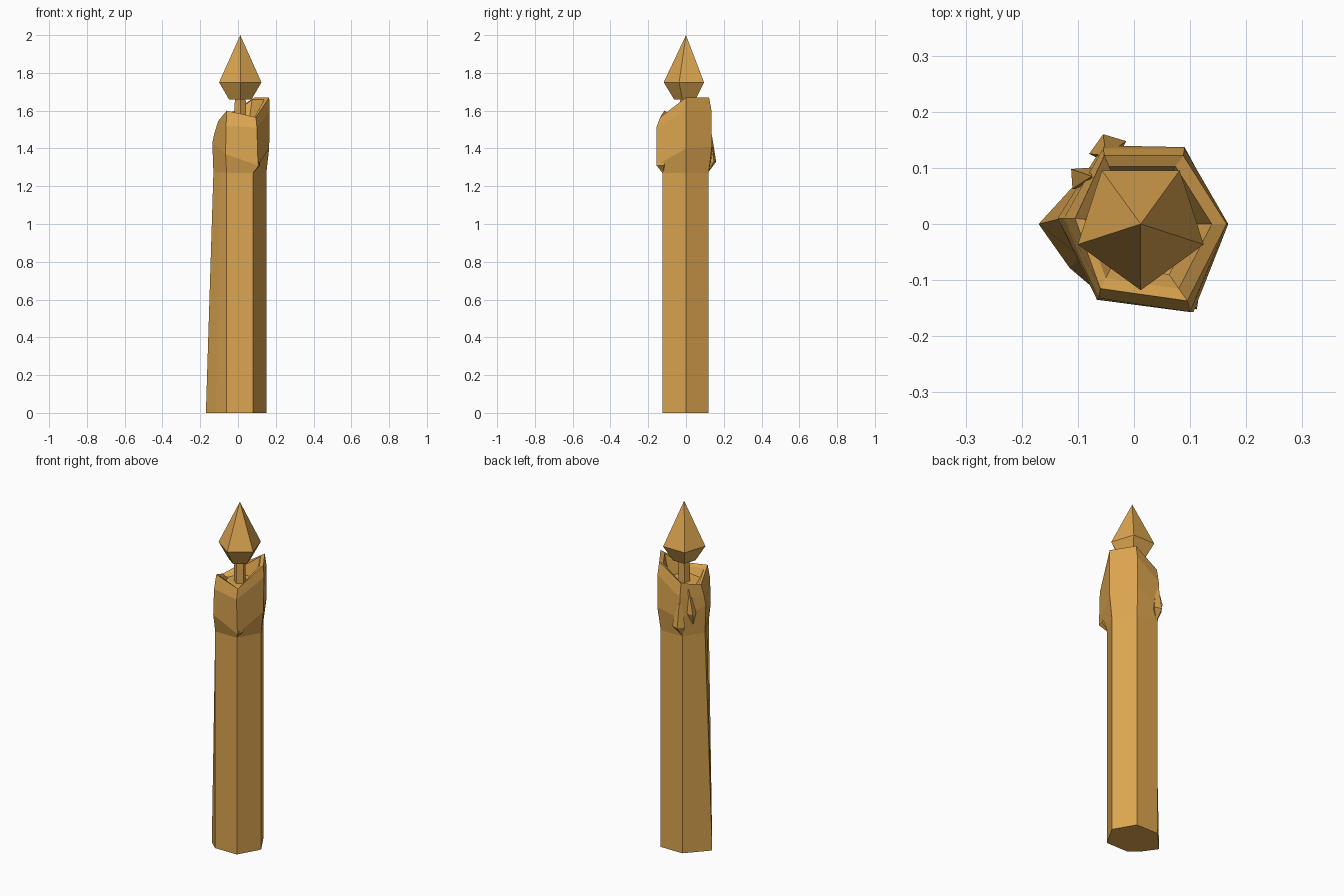
import bpy, bmesh
from mathutils import Vector
from math import sin, cos, tau

cube = bpy.data.objects.get("Cube")
if cube:
    bpy.data.objects.remove(cube, do_unlink=True)

wax = bpy.data.materials.new("golden_wax")
wax.use_nodes = True
wax.diffuse_color = (0.72, 0.38, 0.08, 1)
wax.node_tree.nodes["Principled BSDF"].inputs["Base Color"].default_value = wax.diffuse_color


def loft(name, rings):
    """Skin a stack of rings; a one-point ring closes to a tip."""
    bm = bmesh.new()
    rows = [[bm.verts.new(p) for p in ring] for ring in rings]
    for a, b in zip(rows, rows[1:]):
        n = max(len(a), len(b))
        for i in range(n):
            j = (i + 1) % n
            if len(b) == 1:
                bm.faces.new((a[i], a[j], b[0]))
            elif len(a) == 1:
                bm.faces.new((a[0], b[j], b[i]))
            else:
                bm.faces.new((a[i], a[j], b[j], b[i]))
    for row in (rows[0], rows[-1]):
        if len(row) > 2:
            bm.faces.new(row)
    bmesh.ops.recalc_face_normals(bm, faces=bm.faces)
    mesh = bpy.data.meshes.new(name)
    bm.to_mesh(mesh)
    bm.free()
    mesh.materials.append(wax)
    obj = bpy.data.objects.new(name, mesh)
    bpy.context.collection.objects.link(obj)
    return obj


def at_height(points, z):
    return [(x, y, z) for x, y in points]


def polygon(radius, z, sides=5, centre=0.012):
    return [(centre + radius * sin(tau * i / sides), -radius * cos(tau * i / sides), z)
            for i in range(sides)]


# Shaft: uneven base leaning into a regular six-sided top
base = [(.15, 0), (.08, .12), (-.06, .12), (-.17, 0), (-.115, -.078), (-.06, -.125), (.08, -.125)]
top = [(.15, 0), (.08, .12), (-.06, .12), (-.13, .01), (-.095, -.058), (-.06, -.125), (.08, -.125)]
loft("candle_shaft", [at_height(base, 0), at_height(top, 1.28)])

# Melted collar: underside, bulge, shoulder, sloping rim, inner rim, pool
neck = at_height(top[:4] + top[5:], 1.27)
bulge = [(.165, 0, 1.40), (.09, .137, 1.41), (-.055, .14, 1.38),
         (-.136, .01, 1.43), (-.066, -.135, 1.37), (.106, -.157, 1.31)]
shoulder = [(.168, 0, 1.60), (.09, .135, 1.60), (-.055, .135, 1.50),
            (-.125, .01, 1.48), (-.063, -.132, 1.52), (.1, -.157, 1.51)]
rim = [(.165, 0, 1.67), (.088, .122, 1.67), (-.053, .122, 1.58),
       (-.105, .01, 1.545), (-.06, -.115, 1.60), (.095, -.137, 1.565)]
inner = [(x * .84, y * .84, z - .012) for x, y, z in rim]
pool = [(x * .66, y * .66, 1.535) for x, y, z in rim]
loft("melted_collar", [neck, bulge, shoulder, rim, inner, pool])


# Wax drips: thin at the top, fat near the bottom
def drip(name, start, belly, width, tip):
    start, belly, tip = Vector(start), Vector(belly), Vector(tip)
    out = Vector((belly.x, belly.y, 0)).normalized()
    side = Vector((-out.y, out.x, 0)) * width
    ring = [belly, belly + side - out * .025, belly - out * .06, belly - side - out * .025]
    loft(name, [[start], ring, [tip]])


drip("back_drip", (-.05, .122, 1.56), (-.055, .16, 1.33), .035, (-.055, .115, 1.27))
drip("side_drip", (-.075, .085, 1.55), (-.112, .098, 1.40), .025, (-.095, .07, 1.33))
drip("front_drip", (.09, -.12, 1.50), (.112, -.152, 1.31), .025, (.08, -.12, 1.27))

# Wick and faceted flame
loft("wick", [polygon(.034, 1.52), polygon(.03, 1.67)])
loft("flame", [polygon(.063, 1.66), polygon(.118, 1.75), [(.012, 0, 2.0)]])
